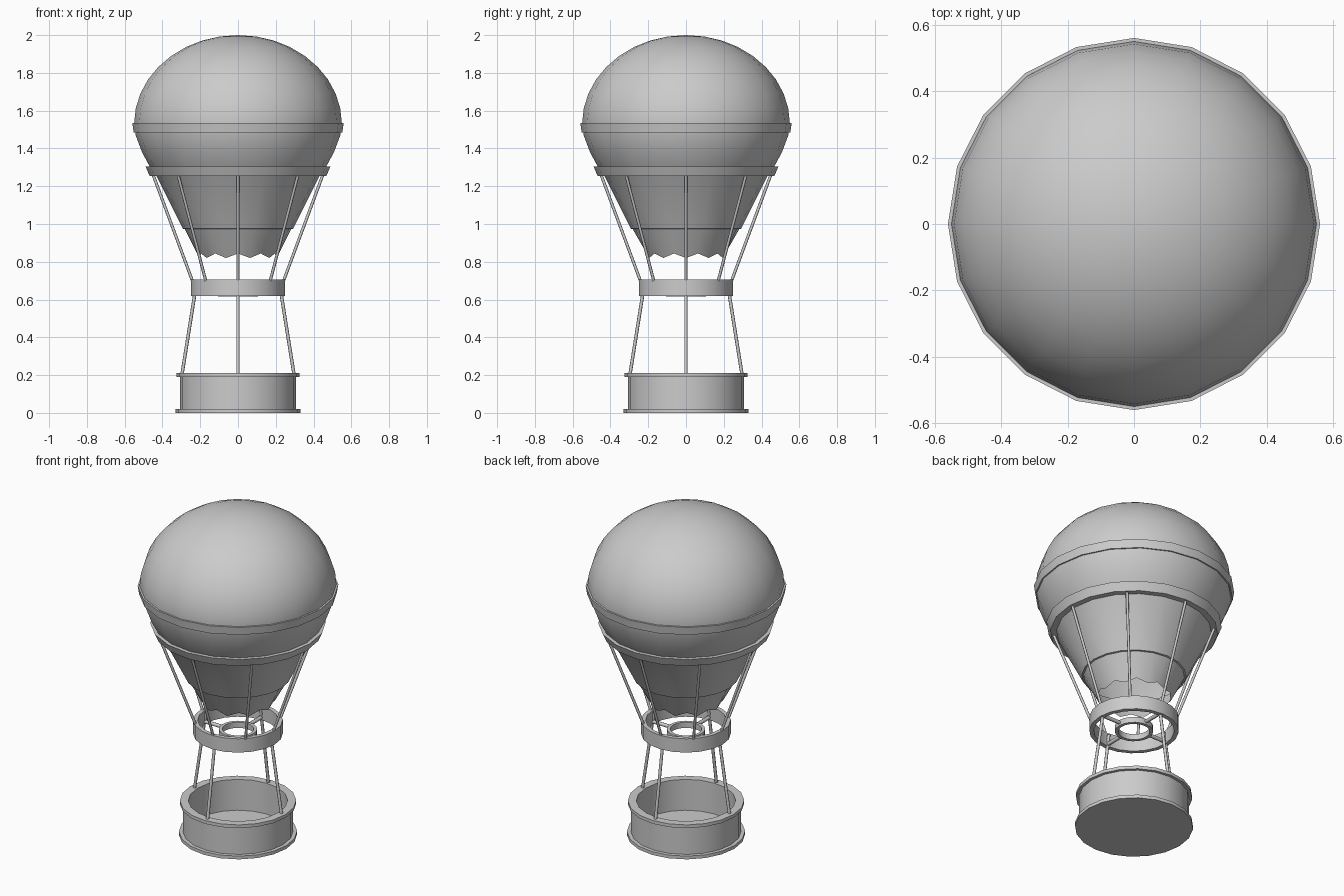
import bpy, bmesh
from math import sin, cos, pi, radians
from mathutils import Vector

if "Cube" in bpy.data.objects:
    bpy.data.objects.remove(bpy.data.objects["Cube"])

SIDES = 20


def finish(name, bm, angle=35):
    bmesh.ops.remove_doubles(bm, verts=bm.verts, dist=1e-5)
    bmesh.ops.recalc_face_normals(bm, faces=bm.faces)
    me = bpy.data.meshes.new(name)
    bm.to_mesh(me)
    bm.free()
    ob = bpy.data.objects.new(name, me)
    bpy.context.collection.objects.link(ob)
    bpy.ops.object.select_all(action='DESELECT')
    ob.select_set(True)
    bpy.context.view_layer.objects.active = ob
    bpy.ops.object.shade_smooth_by_angle(angle=radians(angle))
    return ob


def lathe(name, profile, closed=True, wave=0.0, angle=35):
    """Spin (radius, z) points round z; wave lifts every other vertex of the last row."""
    bm = bmesh.new()
    rows = []
    for j, (r, z) in enumerate(profile):
        row = []
        for i in range(SIDES):
            a = 2 * pi * i / SIDES
            lift = wave * (i % 2) if j == len(profile) - 1 else 0
            row.append(bm.verts.new((r * cos(a), r * sin(a), z + lift)) if r > 0 or i == 0 else row[0])
        rows.append(row)
    pairs = list(zip(rows, rows[1:])) + ([(rows[-1], rows[0])] if closed else [])
    for a, b in pairs:
        for i in range(SIDES):
            k = (i + 1) % SIDES
            vs = list(dict.fromkeys((a[i], a[k], b[k], b[i])))
            if len(vs) > 2:
                bm.faces.new(vs)
    return finish(name, bm, angle)


def rods(name, count, start, end, radius):
    """Radial array of rods between two (radius, z) points."""
    bm = bmesh.new()
    for i in range(count):
        a = 2 * pi * i / count
        p, q = (Vector((r * cos(a), r * sin(a), z)) for r, z in (start, end))
        d = q - p
        geo = bmesh.ops.create_cone(bm, cap_ends=True, segments=8, radius1=radius,
                                    radius2=radius, depth=d.length)
        rot = d.to_track_quat('Z', 'Y').to_matrix()
        bmesh.ops.rotate(bm, verts=geo['verts'], matrix=rot)
        bmesh.ops.translate(bm, verts=geo['verts'], vec=(p + q) / 2)
    return finish(name, bm, 50)


# Envelope: elliptical dome over a tapering lower half
dome = [(0.55 * sin(radians(t)), 1.53 + 0.47 * cos(radians(t))) for t in range(10, 91, 10)]
lower = [(0.542, 1.47), (0.508, 1.38), (0.465, 1.30), (0.43, 1.25), (0.292, 0.975)]
lathe("envelope", [(0, 2.0)] + dome + lower, closed=False)

# Scalloped skirt at the mouth
lathe("skirt", [(0.292, 0.975), (0.282, 0.973), (0.205, 0.82)], closed=False, wave=0.024)

# Bands round the envelope
lathe("upper_band", [(0.54, 1.485), (0.552, 1.485), (0.56, 1.535), (0.54, 1.535)])
lathe("lower_band", [(0.43, 1.255), (0.468, 1.255), (0.49, 1.305), (0.455, 1.305)])

# Ropes from lower band to load ring
rods("envelope_ropes", 8, (0.453, 1.27), (0.238, 0.69), 0.008)

# Load ring with burner ring and spokes
lathe("load_ring", [(0.225, 0.62), (0.25, 0.62), (0.25, 0.705), (0.225, 0.705)])
lathe("burner_ring", [(0.088, 0.615), (0.107, 0.615), (0.107, 0.65), (0.088, 0.65)])
rods("burner_spokes", 4, (0.10, 0.635), (0.235, 0.635), 0.011)

# Ropes from load ring to basket
rods("basket_ropes", 4, (0.219, 0.69), (0.297, 0.20), 0.009)

# Basket: flange, wall, rim, inner wall and floor in one profile
lathe("basket", [(0, 0), (0.33, 0), (0.33, 0.02), (0.308, 0.02), (0.308, 0.19), (0.325, 0.19),
                 (0.325, 0.21), (0.277, 0.21), (0.277, 0.02), (0, 0.02)], closed=False)
